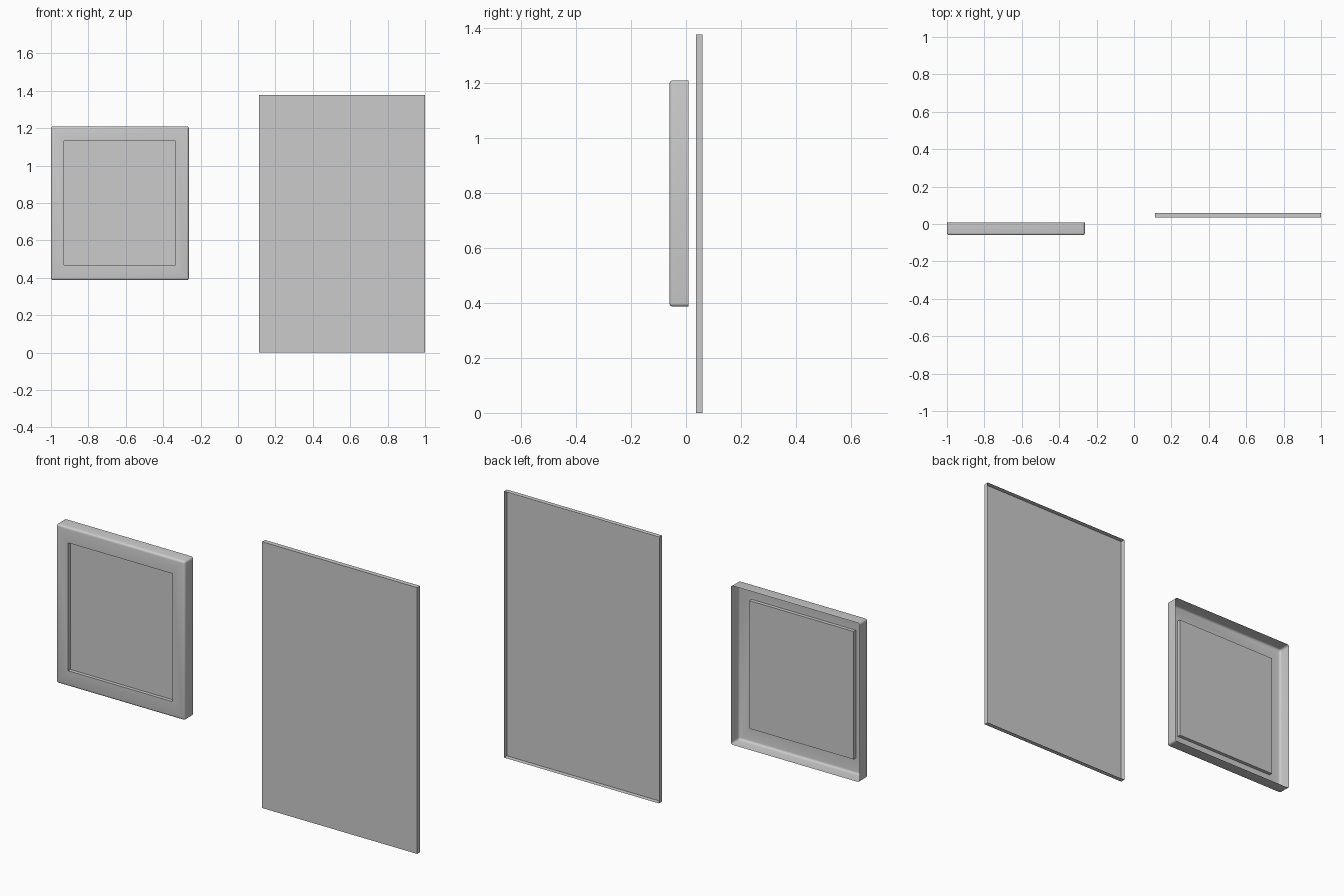
import bpy, bmesh
from mathutils import Matrix, Vector

if "Cube" in bpy.data.objects:
    bpy.data.objects.remove(bpy.data.objects["Cube"])


def open_box(x0, x1, y0, y1, z0, z1, radius=0.0):
    """Thin shell box, open at the back, with optional rounded front and corners."""
    bm = bmesh.new()
    bmesh.ops.create_cube(bm, size=1.0)
    size = Matrix.Diagonal((x1 - x0, y1 - y0, z1 - z0, 1))
    centre = Vector(((x0 + x1) / 2, (y0 + y1) / 2, (z0 + z1) / 2))
    bm.transform(Matrix.Translation(centre) @ size)
    if radius:
        edges = [e for e in bm.edges
                 if not all(abs(v.co.y - y1) < 1e-5 for v in e.verts)]
        bmesh.ops.bevel(bm, geom=edges, offset=radius, segments=4,
                        profile=0.5, affect='EDGES')
    bm.normal_update()
    back = [f for f in bm.faces if f.normal.y > 0.99]
    bmesh.ops.delete(bm, geom=back, context='FACES_ONLY')
    return bm


def front_face(bm):
    return max((f for f in bm.faces if f.normal.y < -0.99), key=lambda f: f.calc_area())


def place(bm, name):
    mesh = bpy.data.meshes.new(name)
    bm.to_mesh(mesh)
    bm.free()
    obj = bpy.data.objects.new(name, mesh)
    bpy.context.collection.objects.link(obj)
    bpy.context.view_layer.objects.active = obj
    obj.select_set(True)
    bpy.ops.object.shade_smooth_by_angle(angle=0.6)
    obj.select_set(False)
    return obj


# Framed cover with a recessed centre panel
cover = open_box(-1.0, -0.263, -0.06, 0.009, 0.387, 1.21, radius=0.012)
panel = front_face(cover)
bmesh.ops.inset_region(cover, faces=[panel], thickness=0.06)
c = panel.calc_center_median()
for v in panel.verts:
    v.co.x = -0.93 if v.co.x < c.x else -0.333
    v.co.z = 0.468 if v.co.z < c.z else 1.13
# sink the panel with straight side walls
bmesh.ops.inset_region(cover, faces=[panel], thickness=0.0, depth=0.0)
for v in panel.verts:
    v.co.y += 0.018
cover.normal_update()
place(cover, "framed_cover")

# Plain tall sheet
place(open_box(0.113, 1.0, 0.036, 0.06, 0.0, 1.378), "back_sheet")
